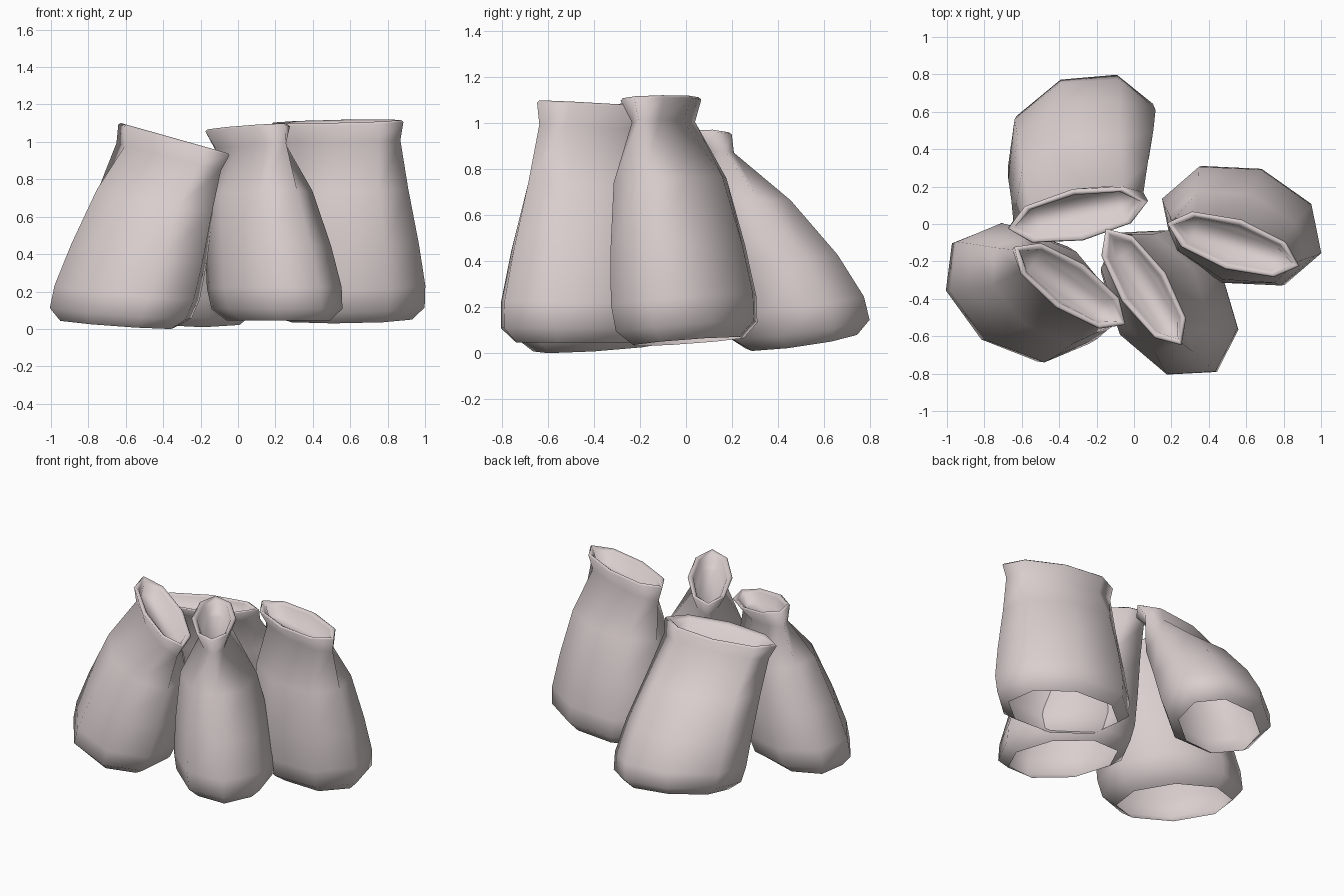
import bpy, bmesh, math
from mathutils import Matrix, Vector

if "Cube" in bpy.data.objects:
    bpy.data.objects.remove(bpy.data.objects["Cube"], do_unlink=True)

cloth = bpy.data.materials.new("pale_pink_cloth")
cloth.use_nodes = True
cloth.diffuse_color = (0.70, 0.62, 0.62, 1)
cloth.node_tree.nodes["Principled BSDF"].inputs["Base Color"].default_value = (0.70, 0.62, 0.62, 1)

SIDES = 8
# Cross-sections along the sack: (fraction of height, half width, half depth)
PROFILE = [
    (0.00, 0.365, 0.235), # open underside
    (0.06, 0.44, 0.31),
    (0.17, 0.45, 0.32),   # belly
    (0.38, 0.425, 0.295),
    (0.66, 0.38, 0.24),   # shoulder
    (0.90, 0.35, 0.09),   # pinched neck
    (0.99, 0.372, 0.14),  # rolled rim
    (1.00, 0.36, 0.128),
    (0.985, 0.335, 0.105),
    (0.92, 0.31, 0.075),  # sunken mouth
]


def orientation(yaw, roll, pitch):
    return (Matrix.Rotation(math.radians(yaw), 3, 'Z')
            @ Matrix.Rotation(math.radians(roll), 3, 'Y')
            @ Matrix.Rotation(math.radians(pitch), 3, 'X')).to_quaternion()


def sack(name, base, top, base_turn, top_turn, sag=(0, 0, 0), girth=(1, 1)):
    """Loft the profile from base to top, blending the turn and width of each section."""
    base, top, sag = Vector(base), Vector(top), Vector(sag)
    q0, q1 = orientation(*base_turn), orientation(*top_turn)
    bm = bmesh.new()
    rings = []
    for t, half_w, half_d in PROFILE:
        centre = base.lerp(top, t) + sag * (4 * t * (1 - t) ** 2)
        turn = q0.slerp(q1, t)
        half_w *= girth[0] + (girth[1] - girth[0]) * t
        ring = []
        for i in range(SIDES):
            a = math.tau * i / SIDES
            local = Vector((half_w * math.cos(a), half_d * math.sin(a), 0))
            ring.append(bm.verts.new(centre + turn @ local))
        rings.append(ring)
    for low, high in zip(rings, rings[1:]):
        for i in range(SIDES):
            j = (i + 1) % SIDES
            bm.faces.new((low[i], low[j], high[j], high[i]))
    bm.faces.new(rings[-1])
    mesh = bpy.data.meshes.new(name)
    bm.to_mesh(mesh)
    bm.free()
    mesh.shade_smooth()
    mesh.materials.append(cloth)
    bpy.context.collection.objects.link(bpy.data.objects.new(name, mesh))


# Four sacks leaning together; turns are (yaw, roll, pitch) in degrees
sack("left_sack", (0.585, 0.01, 0.05), (0.53, -0.11, 1.11), (-19, 0, 5), (-18, -1, 4))
sack("back_sack", (-0.275, 0.50, 0.05), (-0.30, 0.045, 0.945), (23, 0, 10), (11, -4, -2),
     sag=(0, 0.075, 0.02), girth=(0.92, 1.03))
sack("right_sack", (-0.645, -0.375, 0.025), (-0.34, -0.33, 1.02), (-38, 4, 0), (-35, 13, -9))
sack("front_sack", (0.215, -0.435, 0.045), (0.05, -0.335, 1.08), (-57, 0, 0), (-57, -3, 0),
     sag=(0.015, 0, 0), girth=(0.98, 1))
